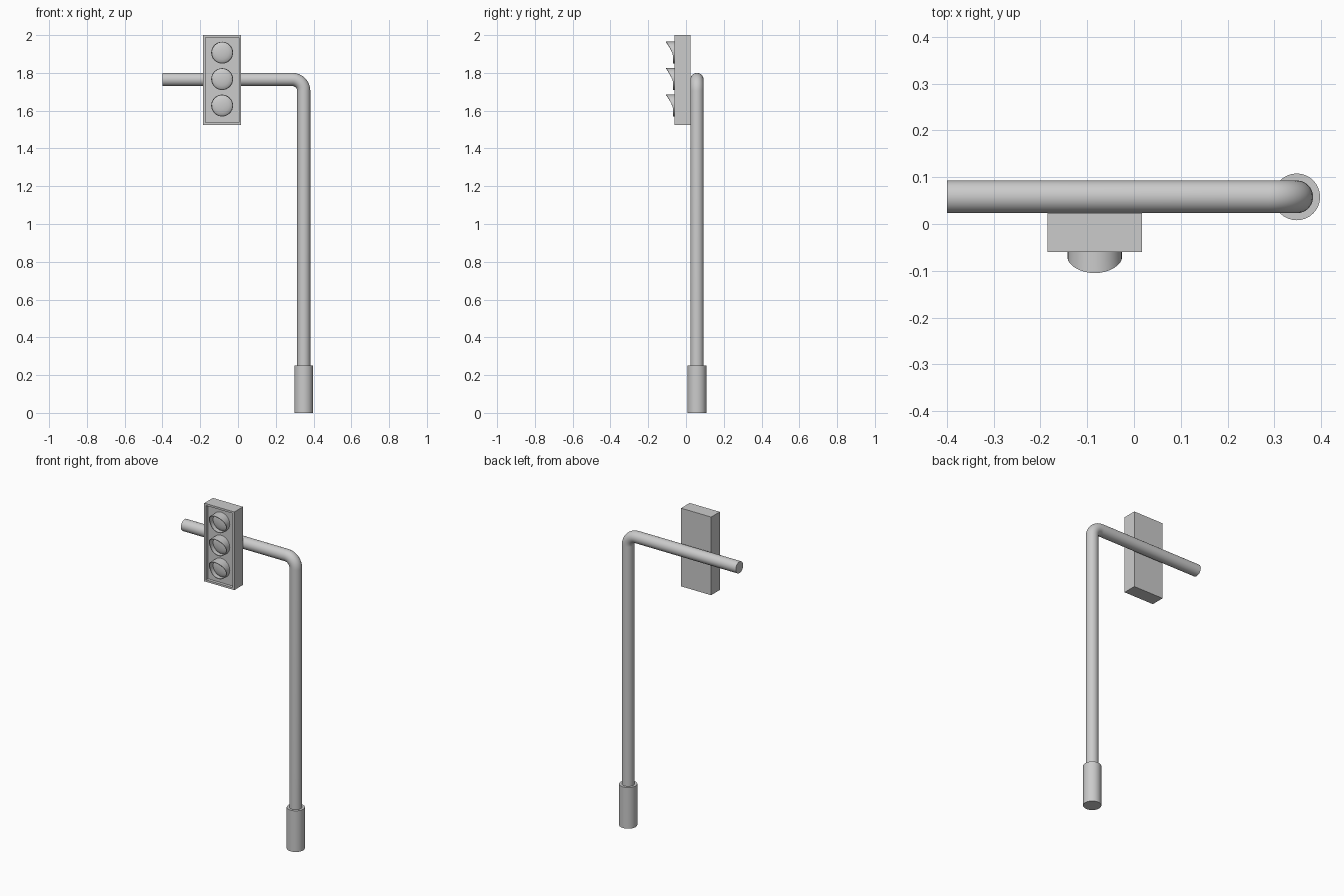
import bpy, bmesh, math
from math import sin, cos, pi, radians

if "Cube" in bpy.data.objects:
    bpy.data.objects.remove(bpy.data.objects["Cube"])

POLE_X, POLE_Y, ARM_Z, POLE_R = 0.348, 0.058, 1.765, 0.035
HEAD_X, LENS_R = -0.084, 0.058
FRONT, PANEL, BACK = -0.06, -0.042, 0.023


def activate(obj):
    bpy.ops.object.select_all(action='DESELECT')
    obj.select_set(True)
    bpy.context.view_layer.objects.active = obj


def finish(name, bm, smooth=True):
    bmesh.ops.recalc_face_normals(bm, faces=bm.faces)
    mesh = bpy.data.meshes.new(name)
    bm.to_mesh(mesh)
    bm.free()
    obj = bpy.data.objects.new(name, mesh)
    bpy.context.collection.objects.link(obj)
    if smooth:
        activate(obj)
        bpy.ops.object.shade_smooth_by_angle(angle=radians(35))
    return obj


def loft(bm, rings, wrap=False, caps=False):
    """Bridge equal-length closed rings of points with quads."""
    vs = [[bm.verts.new(p) for p in ring] for ring in rings]
    n = len(vs[0])
    pairs = list(zip(vs, vs[1:])) + ([(vs[-1], vs[0])] if wrap else [])
    for a, b in pairs:
        for i in range(n):
            j = (i + 1) % n
            bm.faces.new((a[i], a[j], b[j], b[i]))
    if caps:
        bm.faces.new(vs[0])
        bm.faces.new(vs[-1])


# Base sleeve
bpy.ops.mesh.primitive_cylinder_add(vertices=32, radius=0.05, depth=0.25,
                                    location=(POLE_X, POLE_Y, 0.125))
base = bpy.context.object
base.name = "base_sleeve"
bpy.ops.object.shade_smooth_by_angle(angle=radians(35))

# Bent pole: upright, rounded elbow, horizontal arm
bend = 0.06
path = [(POLE_X, 0.2, 0)]
for k in range(9):
    a = k / 8 * pi / 2
    path.append((POLE_X - bend + bend * cos(a), ARM_Z - bend + bend * sin(a), a))
path.append((-0.4, ARM_Z, pi / 2))
rings = []
for x, z, a in path:
    ring = []
    for i in range(32):
        t = 2 * pi * i / 32
        u = POLE_R * cos(t)
        ring.append((x + u * cos(a), POLE_Y + POLE_R * sin(t), z + u * sin(a)))
    rings.append(ring)
bm = bmesh.new()
loft(bm, rings, caps=True)
finish("pole_and_arm", bm)

# Signal housing: box with a framed recess in the front
def rect(inset, y):
    x0, x1, z0, z1 = -0.185 + inset, 0.017 - inset, 1.525 + inset, 2.0 - inset
    return [(x0, y, z0), (x1, y, z0), (x1, y, z1), (x0, y, z1)]

bm = bmesh.new()
loft(bm, [rect(0, BACK), rect(0, FRONT), rect(0.012, FRONT), rect(0.012, PANEL)], caps=True)
finish("signal_housing", bm, smooth=False)


# Lens and slanted visor for each lamp
def circle(r, y, zc, n=32):
    return [(HEAD_X + r * cos(2 * pi * i / n), y, zc + r * sin(2 * pi * i / n))
            for i in range(n)]


def visor_edge(r, zc):
    pts = []
    for x, y, z in circle(r, 0, zc):
        t = max(0.0, ((z - zc) / r + 0.3) / 1.3)
        pts.append((x, -0.069 - 0.036 * t ** 1.4, z))
    return pts


for label, zc in (("top", 1.907), ("middle", 1.767), ("bottom", 1.627)):
    bm = bmesh.new()
    inner = LENS_R - 0.004
    loft(bm, [circle(LENS_R, PANEL, zc), visor_edge(LENS_R, zc),
              visor_edge(inner, zc), circle(inner, PANEL, zc)], wrap=True)
    finish(label + "_visor", bm)

    bm = bmesh.new()
    dome = [(inner, 0), (inner * 0.9, 0.004), (inner * 0.65, 0.008), (inner * 0.3, 0.011)]
    loft(bm, [circle(r, PANEL - d, zc) for r, d in dome], caps=True)
    finish(label + "_lens", bm)
